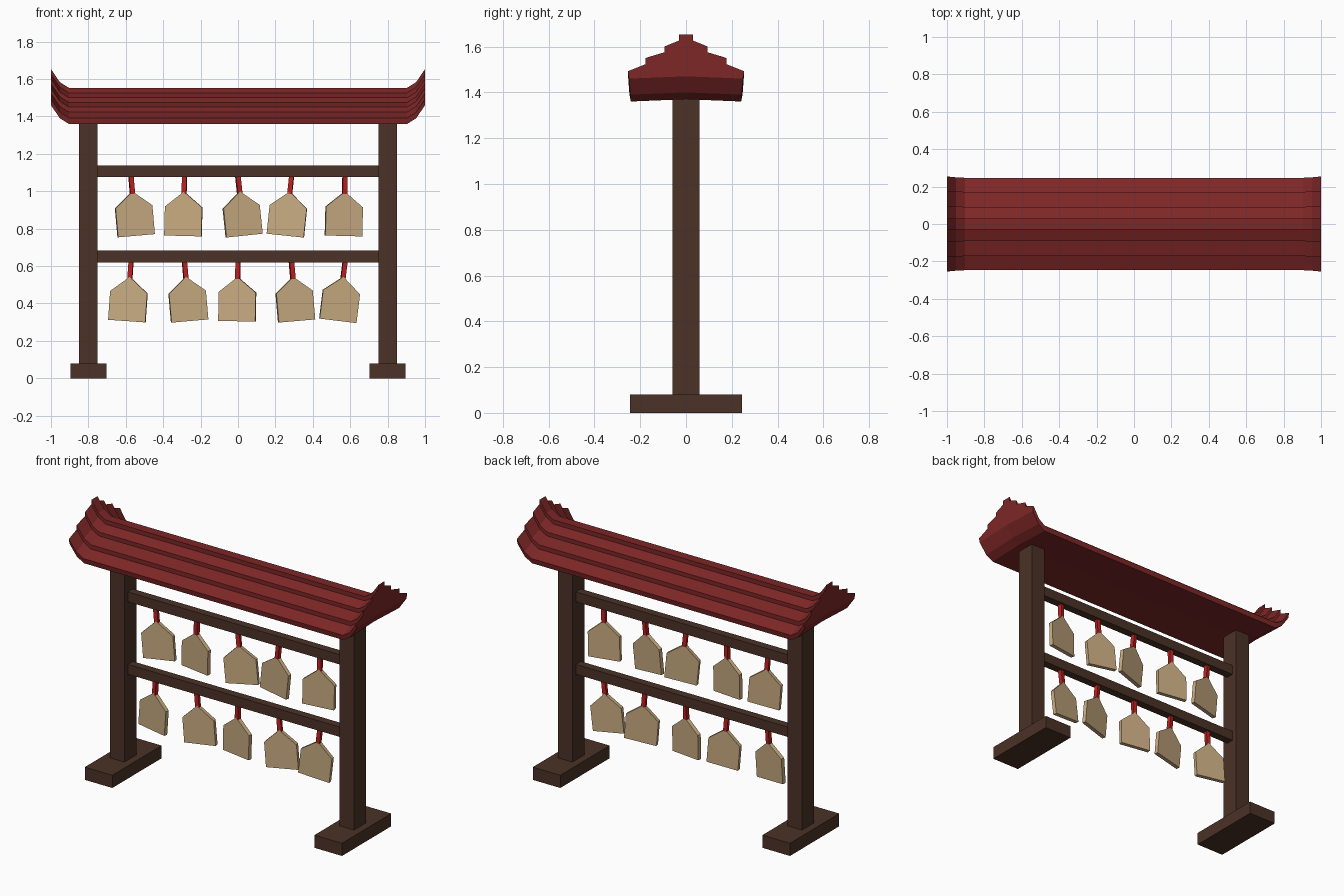
import bpy, bmesh
from math import radians
from mathutils import Matrix, Vector

if "Cube" in bpy.data.objects:
    bpy.data.objects.remove(bpy.data.objects["Cube"])


def material(name, rgb):
    m = bpy.data.materials.new(name)
    m.diffuse_color = (*rgb, 1)
    m.use_nodes = True
    m.node_tree.nodes["Principled BSDF"].inputs["Base Color"].default_value = m.diffuse_color
    return m


WOOD = material("dark_wood", (0.07, 0.032, 0.02))
ROOF = material("red_tile", (0.21, 0.02, 0.02))
TAG = material("pale_wood", (0.58, 0.41, 0.22))
CORD = material("red_cord", (0.5, 0.015, 0.015))


def loft(name, sections, mat):
    """Closed solid through a list of equally long point rings."""
    bm = bmesh.new()
    rings = [[bm.verts.new(p) for p in s] for s in sections]
    for a, b in zip(rings, rings[1:]):
        for i in range(len(a)):
            j = (i + 1) % len(a)
            bm.faces.new((a[i], a[j], b[j], b[i]))
    bm.faces.new(rings[0])
    bm.faces.new(rings[-1])
    bmesh.ops.recalc_face_normals(bm, faces=bm.faces)
    mesh = bpy.data.meshes.new(name)
    bm.to_mesh(mesh)
    bm.free()
    mesh.materials.append(mat)
    obj = bpy.data.objects.new(name, mesh)
    bpy.context.collection.objects.link(obj)
    return obj


def slab(name, outline, depth, mat):
    """Extrude an x-z outline symmetrically along y."""
    return loft(name, [[(x, y, z) for x, z in outline] for y in (-depth / 2, depth / 2)], mat)


def box(name, x0, x1, depth, z0, z1, mat):
    return slab(name, [(x0, z0), (x1, z0), (x1, z1), (x0, z1)], depth, mat)


# Feet and posts
for side, x in (("left", -0.8), ("right", 0.8)):
    box(side + "_foot", x - 0.096, x + 0.096, 0.49, 0, 0.08, WOOD)
    box(side + "_post", x - 0.05, x + 0.05, 0.12, 0.08, 1.372, WOOD)

# Stepped roof with upturned ends
half = [(0.03, 1.553), (0.03, 1.526), (0.092, 1.5), (0.092, 1.475), (0.172, 1.45),
        (0.172, 1.423), (0.247, 1.392), (0.241, 1.36)]
profile = half + [(0, 1.37)] + [(-y, z) for y, z in reversed(half)]
stations = [(-1, 0.1, 1.03), (-0.952, 0.03, 1.01), (-0.904, 0, 1),
            (0.904, 0, 1), (0.952, 0.03, 1.01), (1, 0.1, 1.03)]
loft("roof", [[(x, y * s, z + dz) for y, z in profile] for x, dz, s in stations], ROOF)

# Rails with hanging tags; each tag has its own (swing, twist) in degrees
pentagon = [(0, -0.078), (-0.1, -0.16), (-0.1, -0.315), (0.1, -0.315), (0.1, -0.16)]
rows = {
    "upper": (1.076, [(5, 10), (-1.5, -7), (6, 14), (-6, -6), (-1.5, 10)]),
    "lower": (0.62, [(-4, -7), (5, 9), (-1, -8), (5, 13), (-7, 8)]),
}
for row, (z, poses) in rows.items():
    box(row + "_rail", -0.75, 0.75, 0.05, z, z + 0.062, WOOD)
    for i, (swing, twist) in enumerate(poses):
        pose = (Matrix.Translation(Vector(((i - 2) * 0.286, 0, z)))
                @ Matrix.Rotation(radians(-swing), 4, 'Y')
                @ Matrix.Rotation(radians(twist), 4, 'Z'))
        slab(f"{row}_tag_{i + 1}", pentagon, 0.025, TAG).matrix_world = pose
        box(f"{row}_cord_{i + 1}", -0.0125, 0.0125, 0.025, -0.09, 0.005, CORD).matrix_world = pose
